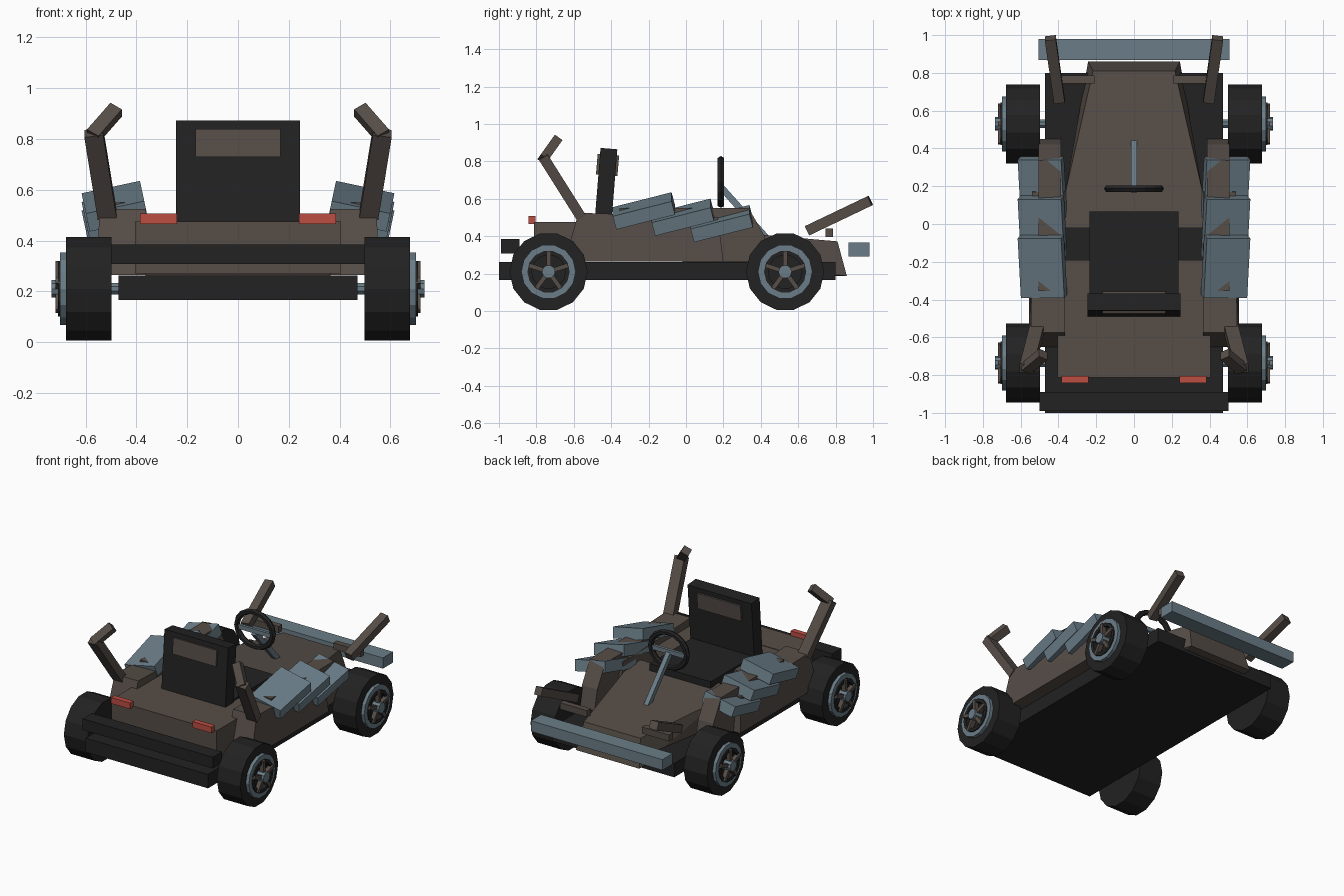
import bpy, bmesh, math
from mathutils import Vector, Matrix, Euler

if "Cube" in bpy.data.objects:
    bpy.data.objects.remove(bpy.data.objects["Cube"])


def mat(name, rgb):
    m = bpy.data.materials.new(name)
    m.diffuse_color = (*rgb, 1)
    m.use_nodes = True
    m.node_tree.nodes["Principled BSDF"].inputs["Base Color"].default_value = m.diffuse_color
    return m


BLACK = mat("matte black", (0.016, 0.016, 0.016))
BROWN = mat("dark brown", (0.092, 0.074, 0.063))
BLUE = mat("steel blue", (0.145, 0.205, 0.245))
RED = mat("light red", (0.50, 0.075, 0.055))


def finish(bm, name, m):
    bmesh.ops.recalc_face_normals(bm, faces=bm.faces)
    me = bpy.data.meshes.new(name)
    bm.to_mesh(me)
    bm.free()
    me.materials.append(m)
    ob = bpy.data.objects.new(name, me)
    bpy.context.collection.objects.link(ob)
    return ob


def box(name, m, x, y, z):
    bm = bmesh.new()
    c = [(a + b) / 2 for a, b in (x, y, z)]
    d = [abs(b - a) for a, b in (x, y, z)]
    bmesh.ops.create_cube(bm, size=1, matrix=Matrix.Translation(c) @ Matrix.Diagonal((*d, 1)))
    return finish(bm, name, m)


def tilted(name, m, c, d, rot):
    bm = bmesh.new()
    mx = Matrix.Translation(c) @ Euler(rot).to_matrix().to_4x4() @ Matrix.Diagonal((*d, 1))
    bmesh.ops.create_cube(bm, size=1, matrix=mx)
    return finish(bm, name, m)


def hull(name, m, pts):
    bm = bmesh.new()
    for p in pts:
        bm.verts.new(p)
    bmesh.ops.convex_hull(bm, input=bm.verts)
    bmesh.ops.dissolve_limit(bm, angle_limit=0.01, verts=bm.verts, edges=bm.edges)
    return finish(bm, name, m)


def bar(name, m, p, q, w, h):
    """Square bar from p to q; w is its width along x, h its depth."""
    p, q = Vector(p), Vector(q)
    v = (q - p).normalized()
    side = (Vector((1, 0, 0)) - v * v.x).normalized()
    up = v.cross(side)
    return hull(name, m, [e + side * a * w / 2 + up * b * h / 2
                          for e in (p, q) for a in (-1, 1) for b in (-1, 1)])


def disc(name, m, x0, x1, y, z, r, n, hole=0):
    """Cylinder or ring along x."""
    bm = bmesh.new()
    rings = []
    for x, rad in ((x0, r), (x1, r), (x1, hole), (x0, hole)):
        if rad:
            rings.append([bm.verts.new((x, y + rad * math.sin(2 * math.pi * (i + .5) / n),
                                        z + rad * math.cos(2 * math.pi * (i + .5) / n)))
                          for i in range(n)])
    pairs = list(zip(rings, rings[1:]))
    if hole:
        pairs.append((rings[-1], rings[0]))
    else:
        bm.faces.new(rings[0])
        bm.faces.new(rings[1])
    for a, b in pairs:
        for i in range(n):
            j = (i + 1) % n
            bm.faces.new((a[i], a[j], b[j], b[i]))
    return finish(bm, name, m)


# Chassis and bumpers
box("floor_plate", BLACK, (-.47, .47), (-1, .80), (.165, .262))
box("rear_bumper", BLACK, (-.5, .5), (-.99, -.89), (.307, .385))
box("front_bumper", BLUE, (-.505, .505), (.868, .98), (.292, .366))

# Hood and tapered nose
hull("hood", BROWN, [(s * x, y, z) for s in (-1, 1) for x, y, z in (
    (.365, -.02, .262), (.365, -.02, .445), (.365, .16, .262), (.365, .16, .43),
    (.217, .81, .372), (.243, .86, .187), (.243, .78, .187))])

# Rear deck and tail block
box("rear_deck", BROWN, (-.37, .37), (-.60, -.19), (.264, .472))
box("tail_block", BROWN, (-.405, .405), (-.812, -.585), (.27, .475))

# Seat
box("seat_cushion", BLACK, (-.235, .235), (-.42, .065), (.34, .485))
bar("seat_back", BLACK, (0, -.445, .46), (0, -.412, .868), .49, .09)
bar("headrest_panel", BROWN, (0, -.424, .725), (0, -.415, .835), .335, .115)

# Steering wheel, crossbar and column
bm = bmesh.new()
N, K = 16, 6
loops = []
for i in range(N):
    a = 2 * math.pi * i / N
    loops.append([bm.verts.new((1.15 * math.cos(a) * (.12 + .018 * math.cos(t)),
                                .187 + .02 * math.sin(t),
                                .69 + math.sin(a) * (.12 + .018 * math.cos(t))))
                  for t in (2 * math.pi * k / K for k in range(K))])
for i in range(N):
    for k in range(K):
        a, b, l = loops[i], loops[(i + 1) % N], (k + 1) % K
        bm.faces.new((a[k], b[k], b[l], a[l]))
finish(bm, "steering_wheel", BLACK)
box("steering_crossbar", BLUE, (-.13, .13), (.177, .197), (.665, .695))
bar("steering_column", BLUE, (0, .18, .67), (0, .435, .385), .032, .035)

for s in (-1, 1):
    # Side pod with sloped ends, and the raised rail on top of it
    hull("side_pod", BROWN, [(s * x, y, z) for x, y, z in (
        (.365, -.65, .264), (.557, -.65, .264), (.365, -.575, .525), (.545, -.575, .525),
        (.365, .20, .264), (.557, .20, .264), (.365, .17, .50), (.54, .17, .50))])
    hull("pod_rail", BROWN, [(s * x, y, z) for x in (.387, .505) for y, z in (
        (-.355, .40), (-.355, .55), (.335, .55), (.42, .40), (.45, .264), (-.355, .264))])

    # Three overlapping armour plates
    for i in range(3):
        tilted("armour_plate", BLUE, (s * .485, -.225 + .208 * i, .535 - .034 * i),
               (.235, .325, .075), (math.radians(14.5), s * math.radians(12), 0))

    # Bent rear arms and front arms
    bar("rear_arm_lower", BROWN, (s * .515, -.56, .50), (s * .568, -.765, .825), .075, .055)
    bar("rear_arm_upper", BROWN, (s * .572, -.765, .81), (s * .48, -.69, .915), .055, .05)
    bar("front_arm", BROWN, (s * .395, .65, .43), (s * .443, .985, .59), .058, .055)
    box("front_arm_mount", BROWN, (s * .21, s * .42), (.745, .785), (.395, .44))

    # Tail lights
    box("tail_light", RED, (s * .24, s * .385), (-.842, -.805), (.465, .507))

    # Wheels
    for y in (-.735, .53):
        z = .21
        disc("axle", BLUE, s * .40, s * .55, y, z, .024, 8)
        disc("tyre", BLACK, s * .498, s * .677, y, z, .209, 14)
        disc("rim_ring", BLUE, s * .67, s * .70, y, z, .146, 14, .112)
        disc("rim_inner_ring", BLACK, s * .67, s * .708, y, z, .113, 14, .09)
        for k in range(5):
            a = 2 * math.pi * k / 5
            d = Vector((0, math.sin(a), math.cos(a)))
            c = Vector((s * .704, y, z))
            bar("wheel_spoke", BROWN, c, c + d * .11, .03, .024)
        disc("wheel_hub", BLUE, s * .67, s * .735, y, z, .036, 10)
